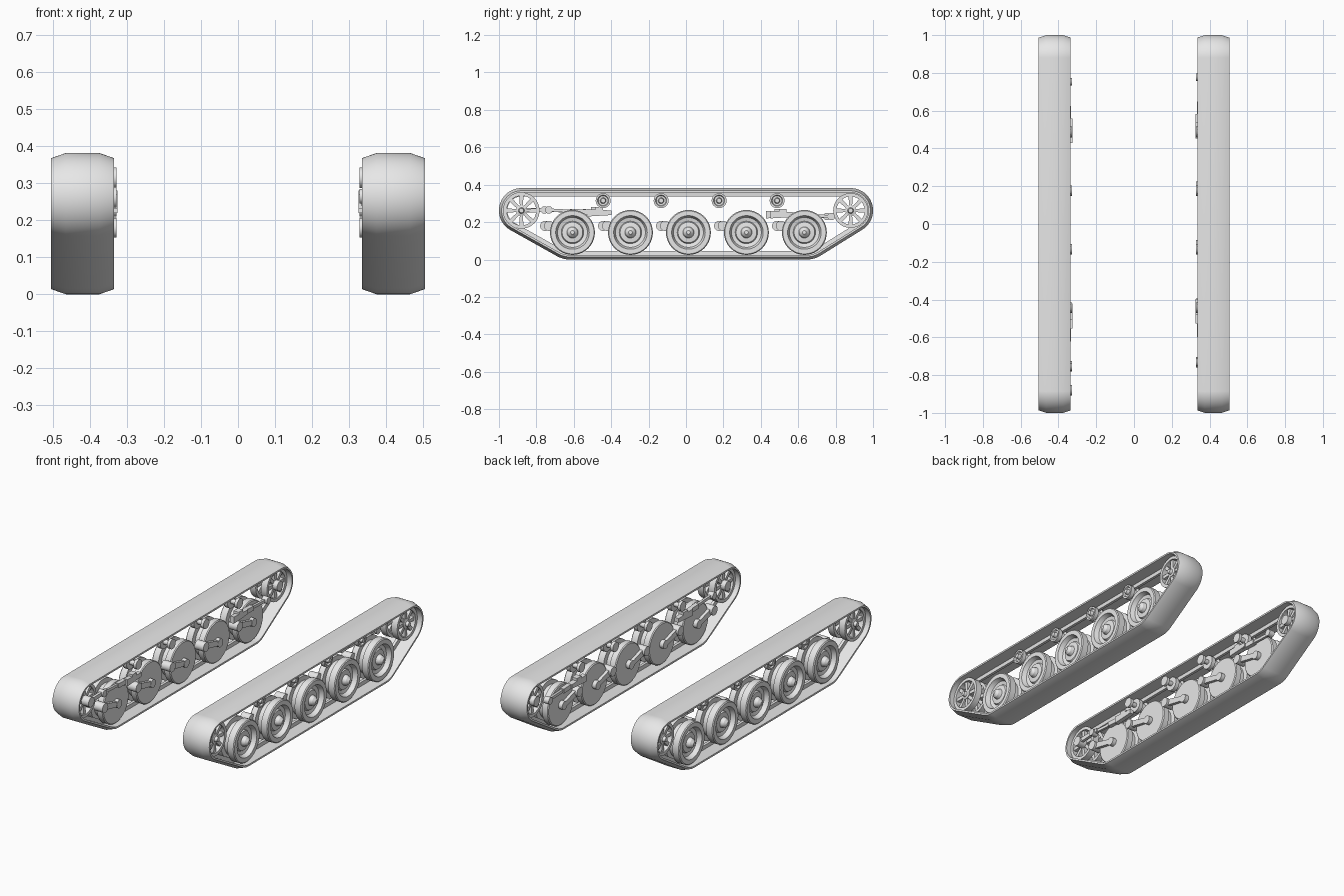
import bpy, bmesh, math
from mathutils import Vector

cube = bpy.data.objects.get("Cube")
if cube:
    bpy.data.objects.remove(cube, do_unlink=True)

grey = bpy.data.materials.new("light_grey")
grey.use_nodes = True
COLOUR = (0.8, 0.8, 0.8, 1)
grey.diffuse_color = COLOUR
grey.node_tree.nodes["Principled BSDF"].inputs["Base Color"].default_value = COLOUR


def finish(name, bm):
    bmesh.ops.remove_doubles(bm, verts=bm.verts, dist=1e-5)
    bmesh.ops.recalc_face_normals(bm, faces=bm.faces)
    mesh = bpy.data.meshes.new(name)
    bm.to_mesh(mesh)
    bm.free()
    mesh.materials.append(grey)
    obj = bpy.data.objects.new(name, mesh)
    bpy.context.collection.objects.link(obj)
    bpy.ops.object.select_all(action="DESELECT")
    obj.select_set(True)
    bpy.context.view_layer.objects.active = obj
    bpy.ops.object.shade_smooth_by_angle(angle=math.radians(30))


def bridge(bm, rings, closed):
    """Join equal rings of points with quads."""
    vs = [[bm.verts.new(p) for p in ring] for ring in rings]
    n = len(vs[0])
    for i in range(len(vs) if closed else len(vs) - 1):
        a, b = vs[i], vs[(i + 1) % len(vs)]
        for j in range(n):
            k = (j + 1) % n
            bm.faces.new((a[j], a[k], b[k], b[j]))


def lathe(bm, side, centre, profile, sides=32, closed=False):
    """Spin (x, radius) points about an axis along x through centre (y, z)."""
    rings = []
    for x, r in profile:
        r = max(r, 1e-7)
        rings.append([(side * x, centre[0] + r * math.cos(math.tau * j / sides),
                       centre[1] + r * math.sin(math.tau * j / sides)) for j in range(sides)])
    bridge(bm, rings, closed)


def disc(bm, side, centre, x0, x1, r, sides=24):
    lathe(bm, side, centre, [(x0, 0), (x0, r), (x1, r), (x1, 0)], sides)


def beam(bm, side, a, b, x0, x1, wa, wb):
    """Tapered flat bar between two (y, z) points, of half widths wa and wb."""
    a, b = Vector(a), Vector(b)
    d = (b - a).normalized()
    n = Vector((-d.y, d.x))
    pts = [a + n * wa, b + n * wb, b - n * wb, a - n * wa]
    rings = [[bm.verts.new((side * x, p.x, p.y)) for p in pts] for x in (x0, x1)]
    bm.faces.new(rings[0])
    bm.faces.new(rings[1])
    for i in range(4):
        j = (i + 1) % 4
        bm.faces.new((rings[0][i], rings[0][j], rings[1][j], rings[1][i]))


# Main layout in (y, z)
FRONT, REAR = (-0.88, 0.262), (0.88, 0.262)
WHEELS = [(-0.607 + 0.31 * i, 0.145) for i in range(5)]
ROLLERS = [(-0.443 + 0.31 * i, 0.315) for i in range(4)]
# circles (y, z, radius) that the belt wraps around
WRAP = [(*FRONT, 0.12), (*REAR, 0.12), (-0.62, 0.145, 0.145), (0.645, 0.145, 0.145)]
# belt section (x, depth) with bevelled tread and central guide ridge
SECTION = [(0.335, 0.014), (0.375, 0), (0.465, 0), (0.505, 0.014), (0.505, 0.024),
           (0.43, 0.024), (0.428, 0.045), (0.412, 0.045), (0.41, 0.024), (0.335, 0.024)]
ROAD_WHEEL = [(0.362, 0), (0.362, 0.115), (0.367, 0.12), (0.4, 0.12), (0.403, 0.095),
              (0.437, 0.095), (0.44, 0.12), (0.478, 0.12), (0.483, 0.115), (0.483, 0.09),
              (0.457, 0.08), (0.452, 0.06), (0.462, 0.055), (0.465, 0.03), (0.485, 0.024),
              (0.498, 0.01), (0.498, 0)]
ROLLER = [(0.328, 0), (0.328, 0.028), (0.345, 0.028), (0.345, 0.014), (0.38, 0.014),
          (0.38, 0.04), (0.404, 0.04), (0.406, 0.026), (0.434, 0.026), (0.436, 0.04),
          (0.46, 0.04), (0.46, 0.03), (0.452, 0.026), (0.452, 0.016), (0.47, 0.012), (0.47, 0)]


def belt(name, side):
    bm = bmesh.new()
    rings = []
    steps = 120
    for i in range(steps):
        t = math.tau * i / steps
        n = (math.cos(t), math.sin(t))
        c = max(WRAP, key=lambda w: w[0] * n[0] + w[1] * n[1] + w[2])
        rings.append([(side * x, c[0] + (c[2] - d) * n[0], c[1] + (c[2] - d) * n[1])
                      for x, d in SECTION])
    bridge(bm, rings, True)
    finish(name, bm)


def spoked_wheel(name, side, centre, radius):
    bm = bmesh.new()
    for x0, x1 in ((0.365, 0.403), (0.437, 0.475)):
        inner = radius - 0.018
        lathe(bm, side, centre, [(x0, inner), (x0, radius), (x1, radius), (x1, inner)], 40, True)
        for k in range(8):
            a = math.tau * k / 8
            tip = [(centre[0] + r * math.cos(a), centre[1] + r * math.sin(a)) for r in (0.015, inner + 0.005)]
            beam(bm, side, *tip, x0 + 0.008, x1 - 0.008, 0.008, 0.011)
    lathe(bm, side, centre, [(0.345, 0), (0.345, 0.028), (0.47, 0.028), (0.474, 0.016),
                             (0.49, 0.012), (0.49, 0)], 24)
    finish(name, bm)


for side, label in ((1, "left"), (-1, "right")):
    belt(f"{label}_track_belt", side)
    spoked_wheel(f"{label}_front_spoked_wheel", side, FRONT, 0.097)
    spoked_wheel(f"{label}_rear_spoked_wheel", side, REAR, 0.093)

    for i, c in enumerate(WHEELS):
        bm = bmesh.new()
        lathe(bm, side, c, ROAD_WHEEL, 40)
        finish(f"{label}_road_wheel_{i + 1}", bm)

        # Swing arm with pivot and axle cap
        bm = bmesh.new()
        pivot = (c[0] - (0.125 if side > 0 else 0.146), 0.18)
        disc(bm, side, pivot, 0.328, 0.385, 0.027)
        disc(bm, side, c, 0.338, 0.37, 0.024)
        beam(bm, side, pivot, c, 0.34, 0.358, 0.018, 0.014)
        finish(f"{label}_swing_arm_{i + 1}", bm)

    for i, c in enumerate(ROLLERS):
        bm = bmesh.new()
        lathe(bm, side, c, ROLLER, 24)
        finish(f"{label}_return_roller_{i + 1}", bm)

    # Dampers beside the first and last road wheels
    shift = 0.012 * side
    for name, a, b in (("front", (-0.475, 0.25), (-0.745, 0.265)),
                       ("rear", (0.505, 0.24), (0.765, 0.23))):
        a, b = (a[0] + shift, a[1]), (b[0] + shift, b[1])
        mid = tuple(a[k] + (b[k] - a[k]) * 0.5 for k in range(2))
        bm = bmesh.new()
        beam(bm, side, a, mid, 0.334, 0.358, 0.013, 0.013)
        beam(bm, side, mid, b, 0.34, 0.354, 0.008, 0.008)
        disc(bm, side, b, 0.328, 0.362, 0.02)
        beam(bm, side, (a[0] - 0.065, a[1]), (a[0] + 0.065, a[1]), 0.326, 0.352, 0.02, 0.012)
        beam(bm, side, (a[0] - 0.02, a[1] + 0.018), (a[0] + 0.02, a[1] + 0.018), 0.326, 0.36, 0.012, 0.012)
        finish(f"{label}_{name}_damper", bm)

# Tension mount on the inner side of the right front wheel
bm = bmesh.new()
disc(bm, -1, FRONT, 0.328, 0.36, 0.028)
beam(bm, -1, FRONT, (-0.72, 0.268), 0.336, 0.352, 0.012, 0.01)
finish("right_tension_mount", bm)
